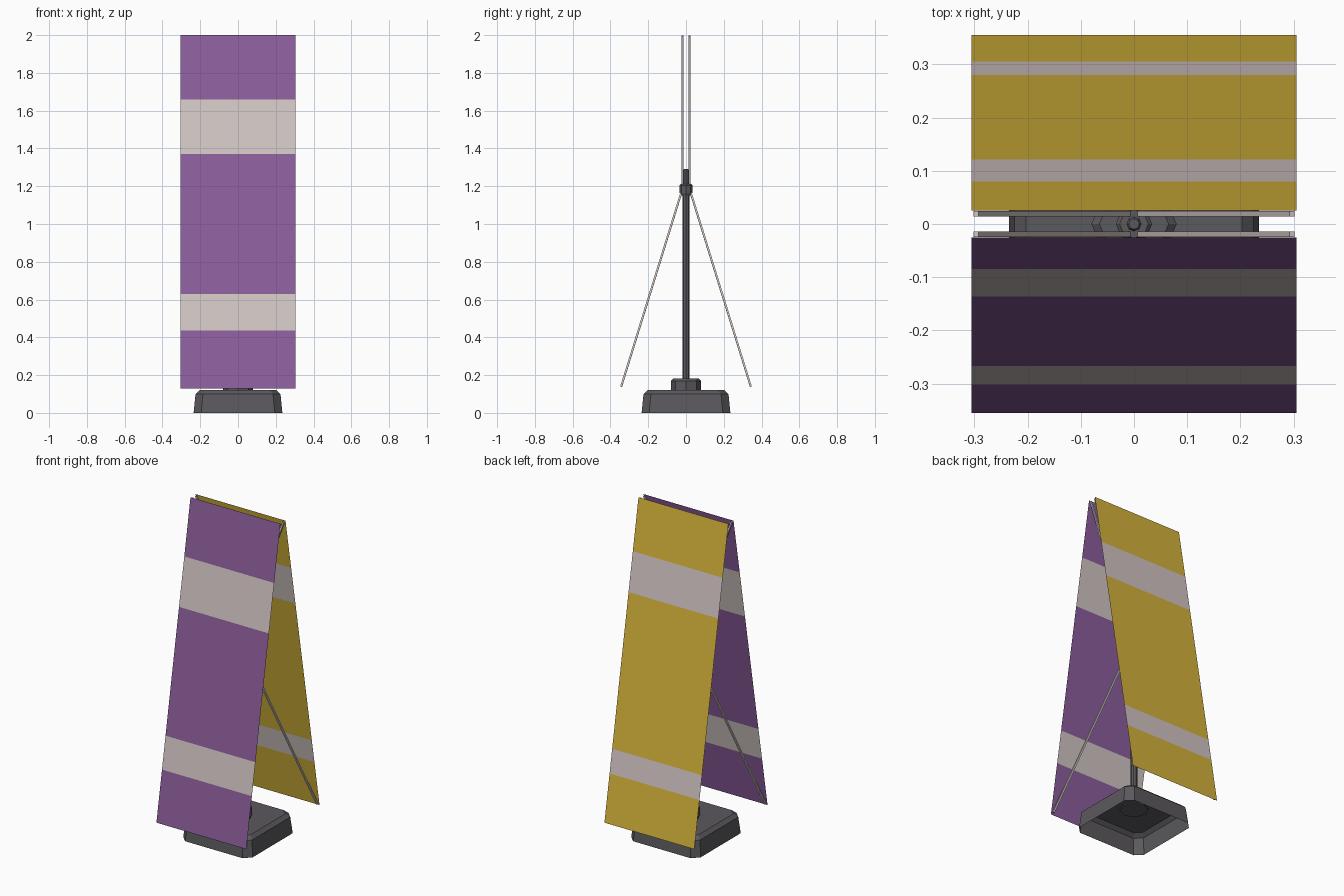
import bpy, math
from mathutils import Vector

if "Cube" in bpy.data.objects:
    bpy.data.objects.remove(bpy.data.objects["Cube"])


def material(name, rgb):
    m = bpy.data.materials.new(name)
    m.diffuse_color = (*rgb, 1)
    m.use_nodes = True
    m.node_tree.nodes["Principled BSDF"].inputs["Base Color"].default_value = m.diffuse_color
    return m


purple = material("purple_fabric", (0.26, 0.11, 0.33))
yellow = material("yellow_fabric", (0.66, 0.45, 0.042))
pale = material("pale_grey", (0.64, 0.56, 0.55))
dark = material("dark_grey", (0.105, 0.10, 0.11))


def make(name, verts, faces, mats):
    me = bpy.data.meshes.new(name)
    me.from_pydata(verts, [], faces)
    for m in mats:
        me.materials.append(m)
    ob = bpy.data.objects.new(name, me)
    bpy.context.collection.objects.link(ob)
    return ob


def loft(name, rings, mat, cap_bottom=True):
    n = len(rings[0])
    verts = [v for r in rings for v in r]
    faces = [(k * n + i, k * n + (i + 1) % n, (k + 1) * n + (i + 1) % n, (k + 1) * n + i)
             for k in range(len(rings) - 1) for i in range(n)]
    faces.append(tuple(range((len(rings) - 1) * n, len(rings) * n)))
    if cap_bottom:
        faces.append(tuple(reversed(range(n))))
    return make(name, verts, faces, [mat])


def lathe(name, profile, sides, mat):
    return loft(name, [[(r * math.cos(math.tau * i / sides), r * math.sin(math.tau * i / sides), z)
                        for i in range(sides)] for r, z in profile], mat)


def square_ring(h, c, z):
    # square with cut corners
    return [(h, -h + c, z), (h, h - c, z), (h - c, h, z), (-h + c, h, z),
            (-h, h - c, z), (-h, -h + c, z), (-h + c, -h, z), (h - c, -h, z)]


def rod(name, a, b, w, mat):
    a, b = Vector(a), Vector(b)
    d = (b - a).normalized()
    u = d.cross(Vector((0, 1, 0))).normalized() * w
    v = d.cross(u).normalized() * w
    rings = [[p + u + v, p - u + v, p - u - v, p + u - v] for p in (a, b)]
    return loft(name, rings, mat)


# Hollow weighted base, open underneath
loft("base", [square_ring(0.235, 0.04, 0), square_ring(0.225, 0.04, 0.1),
              square_ring(0.203, 0.035, 0.12)], dark, cap_bottom=False)

# Collar, pole, hub and pole tip
lathe("collar", [(0.08, 0.114), (0.08, 0.17), (0.065, 0.183)], 8, dark)
lathe("pole", [(0.019, 0.17), (0.019, 1.17)], 8, dark)
lathe("hub", [(0.027, 1.15), (0.034, 1.165), (0.034, 1.205), (0.027, 1.212)], 8, dark)
lathe("pole_tip", [(0.014, 1.2), (0.014, 1.285), (0.01, 1.292)], 8, dark)


def banner(name, side, levels, fabric):
    # sloped sheet cut into rows, every second row a pale stripe
    verts, faces = [], []
    for z in levels:
        y = side * (0.025 + 0.33 * (2 - z) / 1.87)
        verts += [(side * 0.305, y, z), (-side * 0.305, y, z)]
    for k in range(len(levels) - 1):
        faces.append((2 * k, 2 * k + 1, 2 * k + 3, 2 * k + 2))
    ob = make(name, verts, faces, [fabric, pale])
    for k, p in enumerate(ob.data.polygons):
        p.material_index = k % 2


banner("front_banner", -1, [2, 1.66, 1.37, 0.63, 0.435, 0.13], purple)
banner("back_banner", 1, [2, 1.69, 1.455, 0.555, 0.413, 0.13], yellow)

# Cross arms reaching from the hub to the banner corners
for s, side in ((-1, "front"), (1, "back")):
    for x, hand in ((-1, "left"), (1, "right")):
        rod(f"{side}_{hand}_upper_arm", (x * 0.008, s * 0.019, 1.2),
            (x * 0.297, s * 0.019, 1.995), 0.005, pale)
        rod(f"{side}_{hand}_lower_arm", (x * 0.008, s * 0.022, 1.175),
            (x * 0.297, s * 0.343, 0.14), 0.005, pale)
